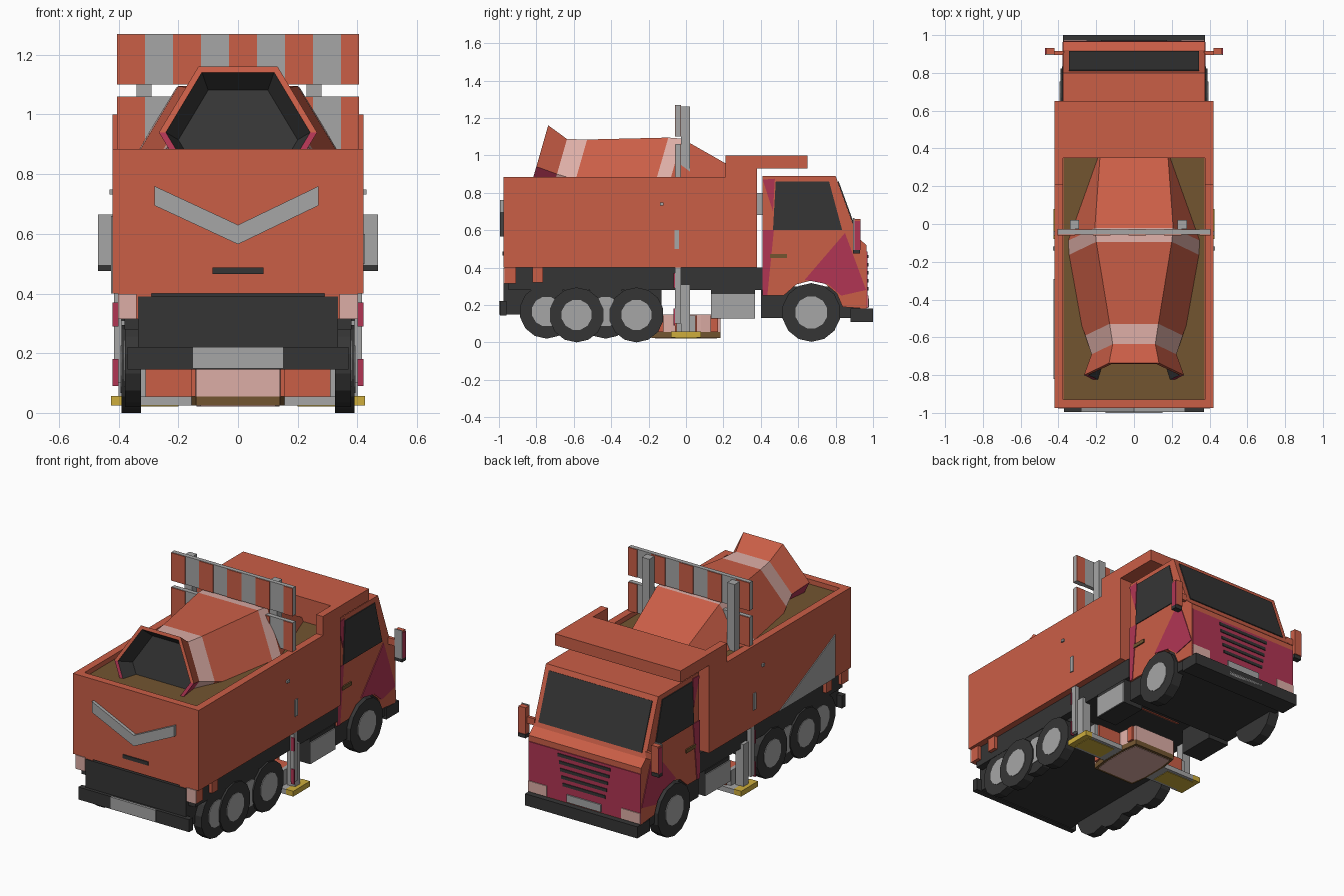
import bpy, bmesh, math
from mathutils import Vector

def material(name, rgb):
    m = bpy.data.materials.new(name)
    m.diffuse_color = (*rgb, 1)
    return m

ORANGE = material("orange red", (0.59, 0.112, 0.062))
CRIMSON = material("crimson", (0.44, 0.036, 0.088))
GREY = material("light grey", (0.38, 0.38, 0.38))
DARK = material("charcoal", (0.036, 0.036, 0.036))
PINK = material("pale pink", (0.72, 0.42, 0.38))
OLIVE = material("olive brown", (0.17, 0.09, 0.03))
YELLOW = material("yellow", (0.62, 0.42, 0.045))

def finish(name, bm, *mats):
    bmesh.ops.recalc_face_normals(bm, faces=bm.faces)
    me = bpy.data.meshes.new(name)
    bm.to_mesh(me)
    bm.free()
    for m in mats:
        me.materials.append(m)
    ob = bpy.data.objects.new(name, me)
    bpy.context.collection.objects.link(ob)
    return ob

def prism(name, pts, vec, mat):
    """Polygon in 3D extruded along a vector."""
    bm = bmesh.new()
    a = [bm.verts.new(p) for p in pts]
    b = [bm.verts.new(Vector(p) + Vector(vec)) for p in pts]
    bm.faces.new(a)
    bm.faces.new(b[::-1])
    n = len(a)
    for i in range(n):
        bm.faces.new((a[i], b[i], b[(i + 1) % n], a[(i + 1) % n]))
    return finish(name, bm, mat)

def box(name, x0, x1, y0, y1, z0, z1, mat):
    return prism(name, [(x0, y0, z0), (x1, y0, z0), (x1, y1, z0), (x0, y1, z0)], (0, 0, z1 - z0), mat)

def pair(name, x0, x1, y0, y1, z0, z1, mat):
    for s, side in ((-1, "left"), (1, "right")):
        box(f"{side}_{name}", s * x0, s * x1, y0, y1, z0, z1, mat)

def side(name, x, yz, thick, mat):
    """Side profile (y, z) extruded along x."""
    return prism(name, [(x, y, z) for y, z in yz], (thick, 0, 0), mat)

def disc(name, x, y, z, r, thick, n, mat):
    side(name, x, [(y + r * math.cos(2 * math.pi * (i + .5) / n),
                    z + r * math.sin(2 * math.pi * (i + .5) / n)) for i in range(n)], thick, mat)

# Dump body with canopy, hollowed on top
body = side("dump_body", -0.42, [(-0.975, 0.4), (0.38, 0.4), (0.38, 0.93), (0.65, 0.93), (0.65, 1.0),
                                 (0.21, 1.0), (0.21, 0.885), (-0.975, 0.885)], 0.84, ORANGE)
cutter = box("body_cutter", -0.375, 0.375, -0.93, 0.35, 0.85, 1.3, ORANGE)
cutter.hide_render = True
mod = body.modifiers.new("hollow", "BOOLEAN")
mod.operation, mod.object, mod.solver = "DIFFERENCE", cutter, "EXACT"
bpy.context.view_layer.objects.active = body
bpy.ops.object.modifier_apply(modifier=mod.name)
bpy.data.objects.remove(cutter)
box("body_floor", -0.374, 0.374, -0.929, 0.349, 0.848, 0.856, OLIVE)

# Body trim
prism("tailgate_chevron", [(x, -0.97, z) for x, z in ((-0.28, 0.76), (-0.28, 0.695), (0, 0.565), (0.27, 0.695),
                                                      (0.27, 0.76), (0, 0.63))], (0, -0.025, 0), GREY)
box("tailgate_slot", -0.085, 0.085, -0.981, -0.97, 0.465, 0.487, DARK)
side("left_grey_patch", -0.42, [(-0.82, 0.66), (-0.82, 0.4), (-0.29, 0.4)], -0.005, GREY)
pair("body_tag", 0.42, 0.426, -0.062, -0.038, 0.5, 0.6, GREY)
pair("body_hook", 0.42, 0.43, -0.14, -0.12, 0.732, 0.748, GREY)
pair("corner_block", 0.29, 0.402, -0.97, -0.91, 0.315, 0.4, ORANGE)
pair("tail_lamp", 0.34, 0.402, -0.976, -0.97, 0.315, 0.398, PINK)
pair("side_block", 0.33, 0.402, -0.82, -0.765, 0.32, 0.4, ORANGE)

# Chassis, bumpers and side boxes
box("chassis_rail", -0.38, 0.38, -0.95, 0.41, 0.28, 0.4, DARK)
box("rear_chassis", -0.335, 0.335, -0.975, -0.13, 0.15, 0.39, DARK)
box("front_chassis", -0.365, 0.365, 0.4, 0.96, 0.13, 0.3, DARK)
box("front_bumper", -0.375, 0.375, 0.88, 1.0, 0.11, 0.18, DARK)
box("bumper_plate", -0.12, 0.12, 0.996, 1.0, 0.13, 0.15, GREY)
box("rear_bumper", -0.37, 0.37, -0.995, -0.96, 0.145, 0.22, DARK)
box("rear_plate", -0.15, 0.15, -1.0, -0.99, 0.15, 0.22, GREY)
pair("tool_box", 0.25, 0.385, 0.135, 0.37, 0.128, 0.28, DARK)
pair("tool_box_face", 0.385, 0.391, 0.135, 0.37, 0.13, 0.258, GREY)

# Cab with wheel arches
arch = [(0.67 + 0.17 * math.cos(math.radians(a)), 0.16 + 0.17 * math.sin(math.radians(a))) for a in range(10, 150, 27)]
side("cab", -0.375, [(0.41, 0.25), (0.41, 0.89), (0.80, 0.89), (0.92, 0.56), (0.965, 0.52), (0.965, 0.18)]
     + arch + [(0.52, 0.25)], 0.75, ORANGE)
for s, nm in ((-1, "left"), (1, "right")):
    x = s * 0.375
    side(nm + "_window", x, [(0.465, 0.6), (0.48, 0.86), (0.765, 0.86), (0.835, 0.6)], s * 0.005, DARK)
    side(nm + "_front_patch", x, [(0.85, 0.585), (0.963, 0.28), (0.83, 0.25), (0.76, 0.31), (0.635, 0.335)], s * 0.004, CRIMSON)
    side(nm + "_pillar_patch", x, [(0.41, 0.87), (0.475, 0.875), (0.465, 0.7)], s * 0.004, CRIMSON)
    side(nm + "_sill_patch", x, [(0.41, 0.6), (0.47, 0.6), (0.435, 0.25), (0.41, 0.25)], s * 0.004, CRIMSON)
    # Mirrors
    box(nm + "_mirror", s * 0.42, s * 0.466, 0.9, 0.932, 0.5, 0.66, ORANGE)
    box(nm + "_mirror_glass", s * 0.42, s * 0.47, 0.894, 0.9, 0.495, 0.665, GREY)
    box(nm + "_mirror_side", s * 0.466, s * 0.47, 0.9, 0.932, 0.495, 0.65, CRIMSON)
    box(nm + "_mirror_base", s * 0.42, s * 0.47, 0.894, 0.93, 0.475, 0.497, DARK)
    box(nm + "_mirror_arm", s * 0.37, s * 0.43, 0.895, 0.915, 0.56, 0.6, ORANGE)
pair("door_handle", 0.375, 0.383, 0.45, 0.54, 0.45, 0.472, OLIVE)
prism("windscreen", [(-0.345, 0.811, 0.86), (0.345, 0.811, 0.86), (0.345, 0.911, 0.585), (-0.345, 0.911, 0.585)],
      (0, 0.005, 0.002), DARK)
box("front_panel", -0.374, 0.374, 0.965, 0.97, 0.185, 0.485, CRIMSON)
pair("headlight", 0.25, 0.374, 0.965, 0.975, 0.185, 0.25, PINK)
for i in range(5):
    w = 0.175 - 0.008 * i
    box(f"grille_slot_{i}", -w, w, 0.968, 0.975, 0.45 - 0.043 * i, 0.468 - 0.043 * i, DARK)
box("front_badge_bar", -0.115, 0.115, 0.968, 0.978, 0.19, 0.235, GREY)
box("cab_link", -0.3, 0.3, 0.37, 0.42, 0.68, 0.8, GREY)

# Wheels
wheels = [(0.67, 0.16, 0.157, 0.0), (-0.745, 0.165, 0.145, 0.012), (-0.585, 0.147, 0.147, 0.0),
          (-0.43, 0.165, 0.145, 0.012), (-0.265, 0.147, 0.147, 0.0)]
for s, nm in ((-1, "left"), (1, "right")):
    for i, (y, z, r, inset) in enumerate(wheels):
        disc(f"{nm}_tyre_{i}", s * 0.325, y, z, r, s * (0.065 - inset), 14, DARK)
        disc(f"{nm}_hub_{i}", s * (0.385 - inset), y, z, r * 0.56, s * 0.009, 12, GREY)

# Tilted hexagonal mixer drum: centre y, centre z, radius, section material
t = math.radians(16)
up, along = Vector((0, math.sin(t), math.cos(t))), Vector((0, -math.cos(t), math.sin(t)))
rings = [(0.27, 0.575, 0.36, 0), (-0.12, 0.744, 0.415, 1), (-0.19, 0.762, 0.40, 0), (-0.59, 0.87, 0.258, 1),
         (-0.69, 0.90, 0.225, 0), (-0.80, 0.94, 0.265, 0), (-0.80, 0.94, 0.242, 2), (-0.72, 0.915, 0.20, 2)]
bm = bmesh.new()
loops = []
for y, z, r, m in rings:
    c = Vector((0, y, z))
    loops.append([bm.verts.new(c + r * (Vector((1, 0, 0)) * math.cos(k * math.pi / 3) + up * math.sin(k * math.pi / 3)))
                  for k in range(6)])
for j in range(len(loops) - 1):
    for k in range(6):
        n = (k + 1) % 6
        f = bm.faces.new((loops[j][k], loops[j][n], loops[j + 1][n], loops[j + 1][k]))
        f.material_index = 3 if j in (4, 5) and k >= 3 else rings[j][3]
bm.faces.new(loops[0])
bm.faces.new(loops[-1]).material_index = 2
finish("mixer_drum", bm, ORANGE, PINK, DARK, CRIMSON)

# Striped barrier boards on two posts
for nm, z0, z1 in (("upper", 1.1, 1.27), ("lower", 0.885, 1.06)):
    box(nm + "_board", -0.405, 0.405, -0.056, -0.03, z0, z1, GREY)
    for i in range(5):
        x0 = -0.406 + 0.188 * i
        x1 = min(x0 + 0.094, 0.406)
        box(f"{nm}_stripe_{i}", x0, x1, -0.06, -0.056, z0, z1 - 0.002, ORANGE)
        box(f"{nm}_back_stripe_{i}", x0, x1, -0.03, -0.026, z0, z1 - 0.002, ORANGE)
for x in (-0.315, 0.255):
    box("barrier_post", x - 0.025, x + 0.025, -0.026, 0.022, 0.85, 1.26, GREY)

# Stabiliser under the middle
pair("outer_strut", 0.39, 0.416, -0.06, -0.026, 0.1, 0.4, GREY)
for z0, z1 in ((0.29, 0.37), (0.09, 0.18)):
    pair("strut_band", 0.4, 0.421, -0.066, -0.058, z0, z1, CRIMSON)
pair("inner_strut", 0.345, 0.4, -0.026, 0.022, 0.05, 0.31, GREY)
pair("foot", 0.375, 0.425, -0.08, 0.08, 0.025, 0.057, YELLOW)
box("stabiliser_beam", -0.38, 0.38, -0.08, 0.08, 0.025, 0.055, GREY)
pair("beam_underside", 0.2, 0.39, -0.06, 0.06, 0.022, 0.026, YELLOW)
pair("stabiliser_block", 0.14, 0.31, -0.06, 0.06, 0.055, 0.145, ORANGE)
pair("block_end", 0.31, 0.335, -0.05, 0.05, 0.055, 0.145, GREY)
octagon = [(0.155, -0.08), (0.14, -0.185), (-0.14, -0.185), (-0.155, -0.08),
           (-0.155, 0.08), (-0.14, 0.185), (0.14, 0.185), (0.155, 0.08)]
prism("stabiliser_pad", [(x, y, 0.055) for x, y in octagon], (0, 0, 0.093), PINK)
prism("pad_base", [(x, y, 0.024) for x, y in octagon], (0, 0, 0.031), OLIVE)
prism("pad_sole", [(x * 0.9, y * 0.9, 0.021) for x, y in octagon], (0, 0, 0.004), PINK)
pair("pad_side_front", 0.135, 0.158, -0.165, -0.12, 0.055, 0.145, ORANGE)
pair("pad_side_back", 0.135, 0.158, 0.13, 0.17, 0.055, 0.145, ORANGE)
